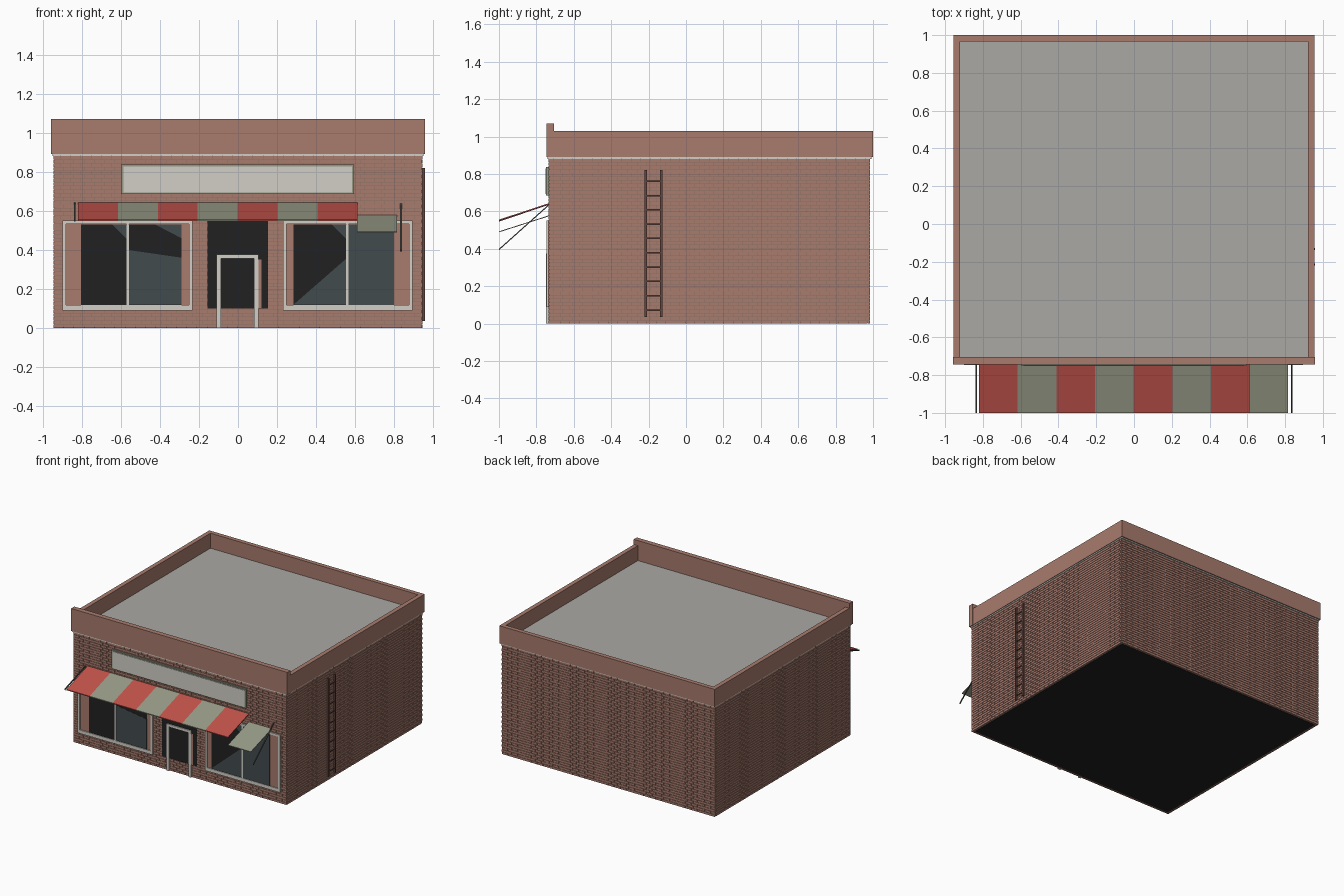
import bpy
import bmesh
from mathutils import Vector

cube = bpy.data.objects.get("Cube")
if cube:
    bpy.data.objects.remove(cube, do_unlink=True)


def material(name, *rgb):
    lin = [((c / 255 + 0.055) / 1.055) ** 2.4 for c in rgb] + [1]
    m = bpy.data.materials.new(name)
    m.use_nodes = True
    m.diffuse_color = lin
    m.node_tree.nodes["Principled BSDF"].inputs["Base Color"].default_value = lin
    return m


brick = material("brick", 167, 123, 109)
mortar = material("mortar", 140, 112, 102)
trim = material("cream trim", 210, 207, 199)
roof_grey = material("roof grey", 171, 169, 164)
red = material("awning red", 192, 82, 74)
sage = material("sage green", 150, 154, 133)
black = material("dark interior", 33, 33, 33)
glass = material("glass", 66, 75, 77)
rust = material("rusty iron", 98, 70, 64)
steel = material("dark steel", 72, 74, 70)


def finish(name, bm, mat):
    bmesh.ops.recalc_face_normals(bm, faces=bm.faces)
    mesh = bpy.data.meshes.new(name)
    bm.to_mesh(mesh)
    bm.free()
    mesh.materials.append(mat)
    obj = bpy.data.objects.new(name, mesh)
    bpy.context.collection.objects.link(obj)
    return obj


def add_box(bm, x, y, z):
    """Box from (low, high) pairs."""
    v = [bm.verts.new((a, b, c)) for c in z for b in y for a in x]
    for f in ((0, 2, 3, 1), (4, 5, 7, 6), (0, 1, 5, 4),
              (2, 6, 7, 3), (0, 4, 6, 2), (1, 3, 7, 5)):
        bm.faces.new([v[i] for i in f])


def boxes(name, mat, *parts):
    bm = bmesh.new()
    for x, y, z in parts:
        add_box(bm, x, y, z)
    return finish(name, bm, mat)


def prism(name, mat, profile, start, depth):
    """Extrude a profile; start and depth are 3D vectors."""
    bm = bmesh.new()
    face = bm.faces.new([bm.verts.new(Vector(p) + Vector(start)) for p in profile])
    out = bmesh.ops.extrude_face_region(bm, geom=[face])["geom"]
    bmesh.ops.translate(bm, vec=depth, verts=[v for v in out if isinstance(v, bmesh.types.BMVert)])
    return finish(name, bm, mat)


# Main body and dark underside
W, F, B = 0.945, -0.735, 0.985
boxes("wall_core", mortar, ((-W + .004, W - .004), (F + .004, B - .004), (.002, .885)))
boxes("floor", black, ((-.925, .925), (F + .02, B - .02), (0, .004)))

# Brick courses: two staggered rings repeated upward
ROW, GAP, D = 0.0192, 0.0025, 0.012


def run(lo, hi, count, shift):
    step = (hi - lo) / count
    for i in range(count + (1 if shift else 0)):
        a = lo + (i - shift) * step
        yield max(lo, a), min(hi, a + step - GAP)


bm = bmesh.new()
for k, shift in enumerate((0, 0.5)):
    z = (k * ROW, (k + 1) * ROW - GAP)
    end = D * k
    for x in run(-W + end, W - end, 36, shift):
        for y in ((F, F + D), (B - D, B)):
            add_box(bm, x, y, z)
    end = D - end
    for y in run(F + end, B - end, 33, shift):
        for x in ((-W, -W + D), (W - D, W)):
            add_box(bm, x, y, z)
courses = finish("brick_courses", bm, brick)
arr = courses.modifiers.new("rows", "ARRAY")
arr.count = 23
arr.use_relative_offset = False
arr.use_constant_offset = True
arr.constant_offset_displace = (0, 0, 2 * ROW)

# Cornice band, parapet and roof
boxes("cornice_band", trim, ((-.95, .95), (-.74, .992), (.881, .891)))
boxes("parapet", brick,
      ((-.955, -.92), (-.72, 1), (.89, 1.03)),
      ((.92, .955), (-.72, 1), (.89, 1.03)),
      ((-.92, .92), (.965, 1), (.89, 1.03)),
      ((-.958, .958), (-.745, -.705), (.89, 1.07)))
boxes("roof", roof_grey, ((-.925, .925), (-.72, .97), (.89, .91)))

# Display windows
for side, cx in (("right", -.5665), ("left", .5625)):
    lo, hi = cx - .3325, cx + .3325
    boxes(side + "_window_surround", brick, ((lo, hi), (-.738, -.73), (.09, .55)))
    g0, g1 = (-.805, -.29) if cx < 0 else (.285, .8)
    mid = -.565 if cx < 0 else .56
    boxes(side + "_window_interior", black, ((g0, g1), (-.740, -.73), (.115, .53)))
    y = (-.746, -.73)
    boxes(side + "_window_frame", trim,
          ((lo, lo + .018), y, (.11, .535)), ((hi - .018, hi), y, (.11, .535)),
          ((lo, hi), y, (.533, .55)), ((lo, hi), y, (.09, .117)),
          ((mid - .006, mid + .006), y, (.117, .533)))
    # Glass reflections
    near = [(mid - .08, .53), (mid, .53), (mid, .45)]
    far = [(mid, .12), (g1, .12), (g1, .53), (mid + .15, .53), (g1, .46), (g1, .36)]
    if cx < 0:
        shapes = [near, [(mid, .12), (g1, .12), (g1, .36)],
                  [(mid + .14, .53), (g1, .53), (g1, .46)],
                  [(mid, .12), (g1, .36), (mid, .40)]]
    else:
        shapes = [near, [(g0, .12), (mid, .12), (mid, .36)],
                  [(mid, .115), (g1, .115), (g1, .53), (mid, .53)]]
    for shape in shapes:
        prism(side + "_window_glass", glass, [(a, 0, b) for a, b in shape],
              (0, -.739, 0), (0, -.003, 0))

# Doorway with its frame and ajar door edge
boxes("doorway", black, ((-.157, .153), (-.740, -.73), (.1, .55)))
y = (-.748, -.73)
boxes("door_frame", trim, ((-.11, -.088), y, (0, .375)), ((.083, .105), y, (0, .375)),
      ((-.088, .083), y, (.357, .375)))
boxes("door_edge", brick, ((.105, .12), (-.744, -.73), (.1, .35)))

# Shop sign
boxes("sign_frame", sage, ((-.598, .595), (-.748, -.73), (.685, .837)))
boxes("sign_face", trim, ((-.586, .583), (-.752, -.73), (.694, .828)))


# Striped awning; the last panel has dropped
def sloped(name, mat, top, bottom, x, width, thick):
    prism(name, mat, [(0, F, top), (0, -1, bottom), (0, -1, bottom - thick), (0, F, top - thick)],
          (x, 0, 0), (width, 0, 0))


STRIPE = 0.2045
for i in range(7):
    sloped("awning_stripe", sage if i % 2 else red, .643, .556, -.82 + i * STRIPE, STRIPE, .007)
sloped("fallen_awning_panel", sage, .578, .493, .61, STRIPE, .005)
sloped("right_awning_arm", steel, .643, .553, -.84, .008, .008)
sloped("left_awning_arm", steel, .637, .40, .831, .008, .008)

# Wall ladder
x = (.943, .958)
rails = [(x, (c - .006, c + .006), (.035, .82)) for c in (-.215, -.132)]
rungs = [((.947, .955), (-.215, -.132), (.068 + i * .0766, .076 + i * .0766)) for i in range(10)]
boxes("ladder", rust, *rails, *rungs)
